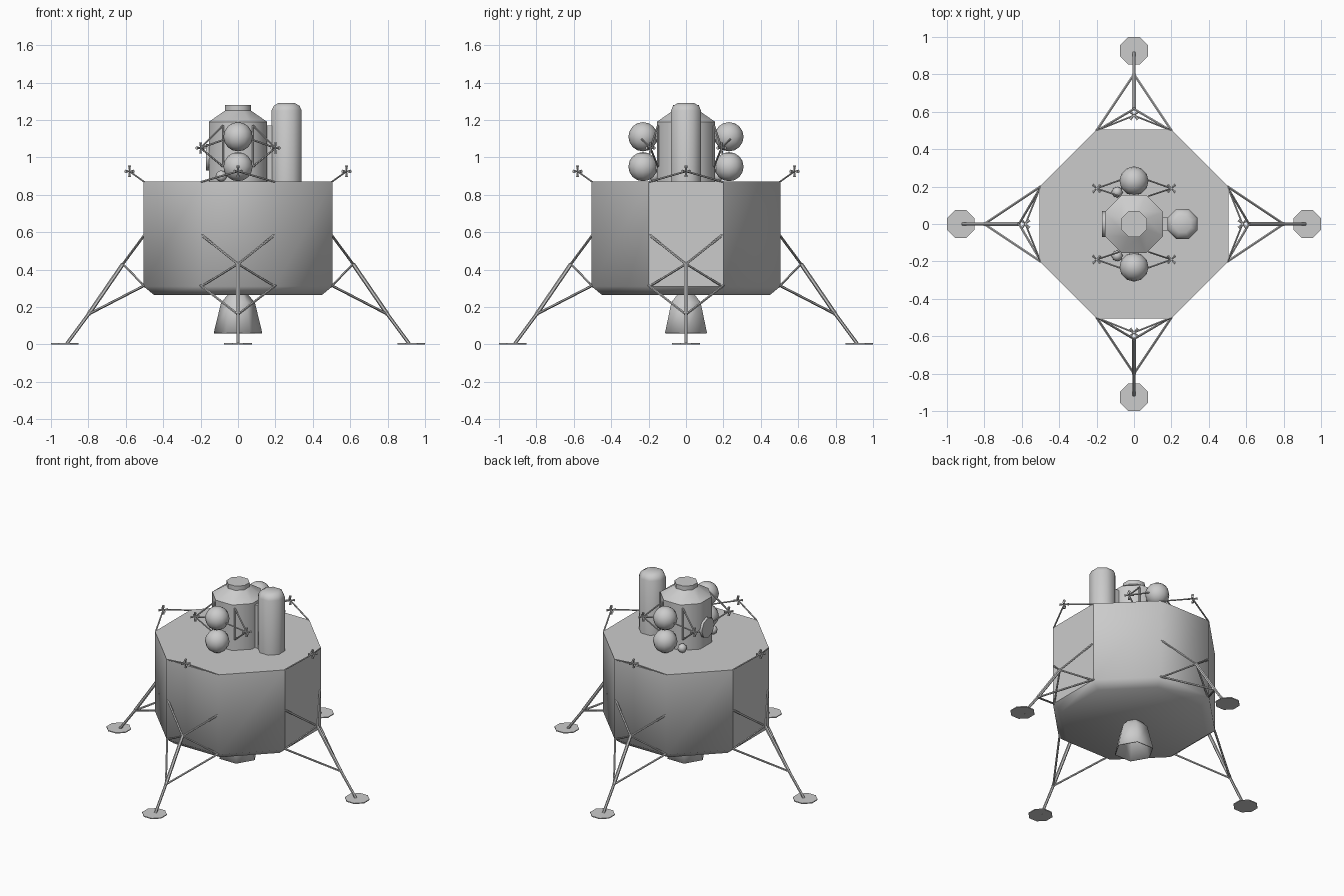
import bpy, bmesh, math
from mathutils import Vector, Matrix

cube = bpy.data.objects.get("Cube")
if cube:
    bpy.data.objects.remove(cube, do_unlink=True)

grey = bpy.data.materials.new("light_grey")
grey.use_nodes = True
colour = (0.6, 0.6, 0.6, 1)
grey.diffuse_color = colour
grey.node_tree.nodes["Principled BSDF"].inputs["Base Color"].default_value = colour


def finish(name, bm, angle=50):
    bmesh.ops.recalc_face_normals(bm, faces=bm.faces)
    mesh = bpy.data.meshes.new(name)
    bm.to_mesh(mesh)
    bm.free()
    mesh.materials.append(grey)
    ob = bpy.data.objects.new(name, mesh)
    bpy.context.collection.objects.link(ob)
    if angle:
        bpy.ops.object.select_all(action='DESELECT')
        ob.select_set(True)
        bpy.context.view_layer.objects.active = ob
        bpy.ops.object.shade_smooth_by_angle(angle=math.radians(angle))
    return ob


def loft(bm, rings, caps=(True, True)):
    loops = [[bm.verts.new(p) for p in ring] for ring in rings]
    n = len(loops[0])
    for a, b in zip(loops, loops[1:]):
        for i in range(n):
            j = (i + 1) % n
            bm.faces.new((a[i], a[j], b[j], b[i]))
    if caps[0]:
        bm.faces.new(loops[0][::-1])
    if caps[1]:
        bm.faces.new(loops[-1])


def lathe(name, profile, n=8, centre=(0, 0), turn=0.5, angle=50, caps=(True, True)):
    bm = bmesh.new()
    rings = []
    for r, z in profile:
        angles = [math.tau * (i + turn) / n for i in range(n)]
        rings.append([(centre[0] + r * math.cos(t), centre[1] + r * math.sin(t), z)
                      for t in angles])
    loft(bm, rings, caps)
    return finish(name, bm, angle)


def rod(bm, a, b, r1, r2=None, n=6):
    a, b = Vector(a), Vector(b)
    rot = (b - a).to_track_quat('Z', 'Y').to_matrix().to_4x4()
    bmesh.ops.create_cone(bm, cap_ends=True, segments=n, radius1=r1,
                          radius2=r1 if r2 is None else r2, depth=(b - a).length,
                          matrix=Matrix.Translation((a + b) / 2) @ rot)


def ball(name, centre, r, seg=12, rings=8):
    bm = bmesh.new()
    bmesh.ops.create_uvsphere(bm, u_segments=seg, v_segments=rings, radius=r,
                              matrix=Matrix.Translation(centre))
    return finish(name, bm, 60)


def thruster(bm, centre):
    # Small cluster of nozzles flaring away from a common hub
    c = Vector(centre)
    ways = [(0, 0, 1), (0, 0, -1)] + [(x, y, 0) for x in (-.7, .7) for y in (-.7, .7)]
    for w in ways:
        rod(bm, c, c + Vector(w) * 0.03, 0.003, 0.009)


# Descent stage: chamfered octagon with a bevelled underside
def octagon(a, b, z):
    return [(a, -b, z), (a, b, z), (b, a, z), (-b, a, z),
            (-a, b, z), (-a, -b, z), (-b, -a, z), (b, -a, z)]


bm = bmesh.new()
loft(bm, [octagon(0.45, 0.18, 0.265), octagon(0.505, 0.2, 0.31), octagon(0.505, 0.2, 0.87)])
body = finish("descent_stage", bm)
for e in body.data.edges:
    p, q = [body.data.vertices[v].co for v in e.vertices]
    if abs(p.x) > 0.5 and abs(q.x) > 0.5 and abs(p.z - q.z) > 0.1:
        e.use_edge_sharp = True

# Engine bell
bell = lathe("engine_bell", [(0.13, 0.06), (0.09, 0.225), (0.045, 0.275)], n=6, turn=0,
             caps=(False, True))
shell = bell.modifiers.new("wall", 'SOLIDIFY')
shell.thickness = 0.006

# Ascent cabin, docking neck and side tank
lathe("ascent_cabin", [(0.168, 0.87), (0.168, 1.19), (0.075, 1.25), (0.075, 1.28)])
lathe("side_tank", [(0.087, 0.87), (0.087, 1.25), (0.075, 1.275), (0.048, 1.29)],
      centre=(0.26, 0))
bm = bmesh.new()
bmesh.ops.create_cube(bm, size=1, matrix=Matrix.Translation((0.17, 0, 1.02))
                      @ Matrix.Diagonal((0.06, 0.07, 0.3, 1)))
finish("tank_bracket", bm, 0)

# Round hatch on the cabin and small bottles at its base
bm = bmesh.new()
rod(bm, (-0.14, 0, 1.0), (-0.172, 0, 1.0), 0.07, n=8)
finish("hatch", bm)
for s, side in ((-1, "front"), (1, "back")):
    ball(side + "_bottle", (-0.09, s * 0.17, 0.9), 0.03, 8, 6)
    for z, level in ((0.95, "lower"), (1.11, "upper")):
        ball(f"{side}_{level}_fuel_tank", (0, s * 0.23, z), 0.078)
    bm = bmesh.new()
    rod(bm, (0, s * 0.14, 0.95), (0, s * 0.2, 0.95), 0.03)
    rod(bm, (0, s * 0.14, 1.11), (0, s * 0.2, 1.11), 0.03)
    finish(side + "_tank_mounts", bm)

# Cabin thruster clusters on tripod struts
for sx, lr in ((-1, "right"), (1, "left")):
    for sy, fb in ((-1, "front"), (1, "back")):
        bm = bmesh.new()
        tip = (sx * 0.2, sy * 0.19, 1.05)
        top, low = [(sx * 0.08, sy * 0.15, z) for z in (1.17, 0.95)]
        for foot in (top, low, (sx * 0.06, sy * 0.24, 1.1)):
            rod(bm, tip, foot, 0.005)
        rod(bm, top, low, 0.005)
        thruster(bm, tip)
        finish(f"{fb}_{lr}_cabin_thruster", bm)

# Landing legs, foot pads and deck thrusters, repeated on four sides
for k, side in enumerate(("left", "back", "right", "front")):
    turn = Matrix.Rotation(k * math.pi / 2, 4, 'Z')
    knee, ankle, foot = (0.615, 0, 0.43), (0.8, 0, 0.16), (0.918, 0, 0.0)
    bm = bmesh.new()
    rod(bm, knee, ankle, 0.011)
    rod(bm, ankle, (0.915, 0, 0.004), 0.009)
    for s in (-1, 1):
        rod(bm, (0.5, s * 0.195, 0.585), knee, 0.007)
        rod(bm, (0.5, s * 0.195, 0.31), knee, 0.006)
        rod(bm, (0.5, s * 0.2, 0.315), ankle, 0.007)
    bm.transform(turn)
    finish(side + "_leg", bm)

    c = turn @ Vector((0.926, 0, 0))
    lathe(side + "_foot_pad", [(0.08, 0), (0.08, 0.006)], centre=(c.x, c.y), angle=30)

    bm = bmesh.new()
    tip = (0.58, 0, 0.925)
    for s in (-1, 1):
        rod(bm, (0.5, s * 0.2, 0.868), tip, 0.005)
    thruster(bm, tip)
    bm.transform(turn)
    finish(side + "_deck_thruster", bm)
